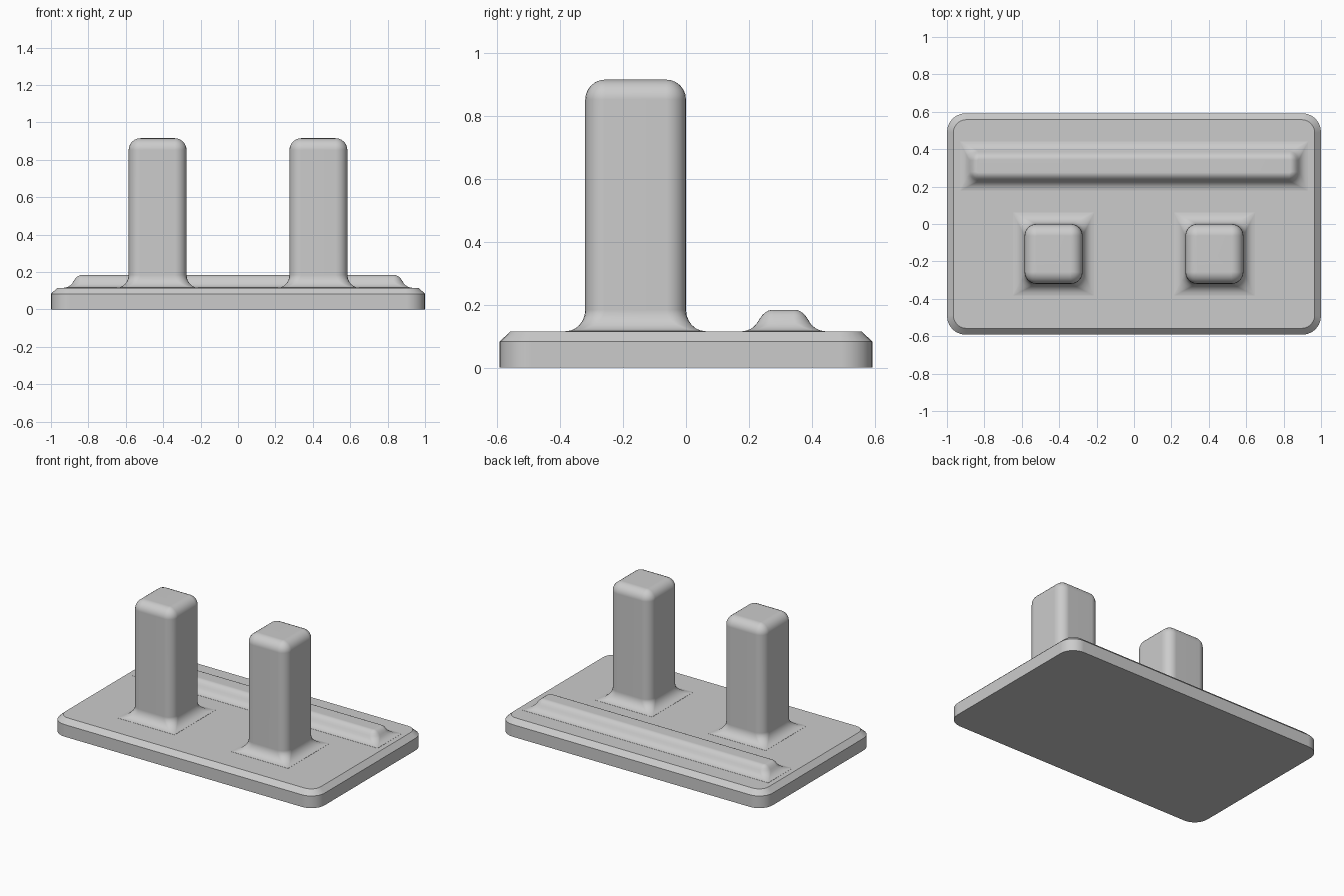
import bpy
import bmesh
from math import sin, cos, pi, radians

cube = bpy.data.objects.get("Cube")
if cube:
    bpy.data.objects.remove(cube)

GREY = (0.6, 0.6, 0.6, 1)
grey = bpy.data.materials.new("plain grey")
grey.use_nodes = True
grey.diffuse_color = GREY
grey.node_tree.nodes["Principled BSDF"].inputs["Base Color"].default_value = GREY

SEGMENTS = 6
QUARTER = [i / SEGMENTS * pi / 2 for i in range(SEGMENTS + 1)]
DECK = 0.115


def outline(hx, hy, r, z):
    """Rounded rectangle with a fixed number of points."""
    points = []
    for corner, (sx, sy) in enumerate([(1, 1), (-1, 1), (-1, -1), (1, -1)]):
        for a in QUARTER:
            t = a + corner * pi / 2
            points.append((sx * (hx - r) + r * cos(t), sy * (hy - r) + r * sin(t), z))
    return points


def loft(name, sections, location):
    """Skin a stack of rounded rectangles given as (hx, hy, r, z)."""
    bm = bmesh.new()
    rings = [[bm.verts.new(p) for p in outline(*s)] for s in sections]
    for low, high in zip(rings, rings[1:]):
        for i in range(len(low)):
            j = (i + 1) % len(low)
            bm.faces.new((low[i], low[j], high[j], high[i]))
    bm.faces.new(rings[0][::-1])
    bm.faces.new(rings[-1])
    mesh = bpy.data.meshes.new(name)
    bm.to_mesh(mesh)
    bm.free()
    mesh.materials.append(grey)
    obj = bpy.data.objects.new(name, mesh)
    obj.location = location
    bpy.context.collection.objects.link(obj)
    bpy.ops.object.select_all(action="DESELECT")
    obj.select_set(True)
    bpy.context.view_layer.objects.active = obj
    bpy.ops.object.shade_smooth_by_angle(angle=radians(35))
    normals = obj.modifiers.new("even shading", "WEIGHTED_NORMAL")
    normals.keep_sharp = True
    return obj


def raised_block(name, hx, hy, top, flare, rise, rounding, location):
    """Block with a concave foot and rounded top edges."""
    foot = DECK + 0.001
    sections = [(hx + flare, hy + flare, 0.004, foot - 0.02)]
    for a in QUARTER:
        d = flare * (1 - sin(a))
        r = 0.004 + (rounding - 0.004) * sin(a)
        sections.append((hx + d, hy + d, r, foot + rise * (1 - cos(a))))
    for a in QUARTER:
        d = rounding * (1 - cos(a))
        sections.append((hx - d, hy - d, max(rounding - d, 0.004),
                         top - rounding * (1 - sin(a))))
    return loft(name, sections, location)


# Base plate with chamfered top edge
loft("base_plate", [(1.0, 0.592, 0.1, 0), (1.0, 0.592, 0.1, 0.083),
                    (0.966, 0.558, 0.07, DECK)], (0, 0, 0))

# Two upright posts
for side, x in (("left", 0.43), ("right", -0.43)):
    raised_block(side + "_post", 0.155, 0.16, 0.915, 0.062, 0.068, 0.063, (x, -0.16, 0))

# Low ridge along the back, its foot and crown meeting on a slope
profile = [(0.131, 0.096), (0.131, 0.116), (0.118, 0.118), (0.105, 0.123),
           (0.094, 0.131), (0.085, 0.141), (0.077, 0.154), (0.068, 0.167),
           (0.058, 0.176), (0.047, 0.182), (0.035, 0.184)]
ridge = []
for half, z in profile:
    r = max(0.004, min(0.131 - half, half - 0.031))
    ridge.append((half + 0.8, half, r, z))
loft("back_ridge", ridge, (0, 0.31, 0))
